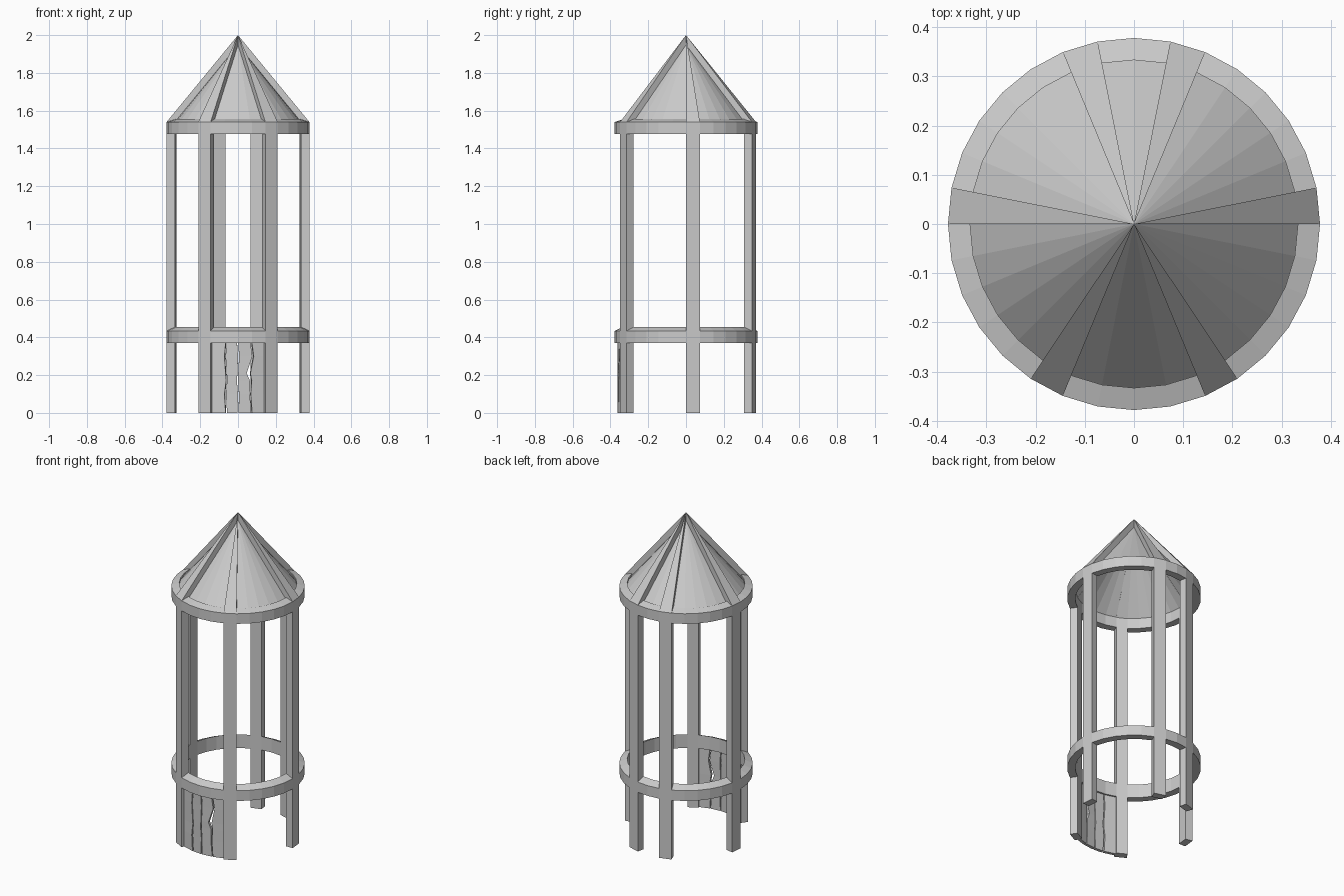
import bpy, bmesh
from math import sin, cos, pi

if "Cube" in bpy.data.objects:
    bpy.data.objects.remove(bpy.data.objects["Cube"])

N = 32                       # sides of the round plan
STEP = 2 * pi / N
R_OUT, R_IN = 0.378, 0.333
POSTS = [0, 6, 9, 15, 21, 26]  # plan segments holding a post


def polar(r, a, z):
    return (r * cos(a), r * sin(a), z)


def make(name, verts, faces, closed=True):
    bm = bmesh.new()
    vs = [bm.verts.new(v) for v in verts]
    for f in faces:
        bm.faces.new([vs[i] for i in f])
    if closed:
        bmesh.ops.recalc_face_normals(bm, faces=bm.faces[:])
    me = bpy.data.meshes.new(name)
    bm.to_mesh(me)
    bm.free()
    ob = bpy.data.objects.new(name, me)
    bpy.context.collection.objects.link(ob)
    return ob


def ring(name, z0, z1, z_in):
    profile = [(R_OUT, z0), (R_OUT, z1), (R_IN, z_in), (R_IN, z0)]
    verts = [polar(r, i * STEP, z) for i in range(N) for r, z in profile]
    faces = [(4 * i + k, 4 * ((i + 1) % N) + k,
              4 * ((i + 1) % N) + (k + 1) % 4, 4 * i + (k + 1) % 4)
             for i in range(N) for k in range(4)]
    return make(name, verts, faces)


def column(name, sections):
    """Stack of four-cornered sections, capped at both ends."""
    n = len(sections)
    verts = [v for s in sections for v in s]
    faces = [(4 * i + k, 4 * i + (k + 1) % 4, 4 * i + 4 + (k + 1) % 4, 4 * i + 4 + k)
             for i in range(n - 1) for k in range(4)]
    faces += [(3, 2, 1, 0), tuple(4 * (n - 1) + k for k in range(4))]
    return make(name, verts, faces)


def wedge(a0, a1, r0, r1, z):
    return [polar(r0, a0, z), polar(r1, a0, z), polar(r1, a1, z), polar(r0, a1, z)]


# Hoops with tops sloping up to the inside
ring("lower_ring", 0.37, 0.434, 0.455)
ring("upper_ring", 1.477, 1.54, 1.555)

# Posts and the roof ribs that continue them to the peak
for n, s in enumerate(POSTS):
    a0, a1 = s * STEP, (s + 1) * STEP
    column(f"lower_post_{n}", [wedge(a0, a1, R_IN, R_OUT, z) for z in (0, 0.37)])
    column(f"upper_post_{n}", [wedge(a0, a1, R_IN, R_OUT, z) for z in (0.434, 1.477)])
    make(f"roof_rib_{n}",
         wedge(a0, a1, R_IN, R_OUT, 1.54) + [(0, 0, 1.948), (0, 0, 2.0)],
         [(0, 1, 2, 3), (0, 4, 5, 1), (1, 5, 2), (2, 5, 4, 3), (3, 4, 0)])

# Thin roof cone
make("roof_cone", [polar(R_IN, i * STEP, 1.542) for i in range(N)] + [(0, 0, 1.948)],
     [(i, (i + 1) % N, N) for i in range(N)], closed=False)

# Broken planks between the front posts, with jagged gaps (left x, right x)
HEIGHTS = [0, 0.1, 0.17, 0.21, 0.3, 0.37]
SIDE = 0.36 * sin(2 * STEP)
EDGES = [
    [(-SIDE, -SIDE)] * 6,
    [(-.066, -.058), (-.072, -.064), (-.063, -.058), (-.066, -.060), (-.072, -.066), (-.066, -.060)],
    [(-.003, .003), (.000, .005), (-.006, .000), (-.003, .001), (.000, .006), (-.005, .001)],
    [(.070, .075), (.062, .068), (.063, .073), (.046, .066), (.076, .084), (.066, .074)],
    [(SIDE, SIDE)] * 6,
]
for n in range(4):
    rows = []
    for k, z in enumerate(HEIGHTS):
        a0 = -pi / 2 + EDGES[n][k][1] / 0.36
        a1 = -pi / 2 + EDGES[n + 1][k][0] / 0.36
        if n == 0:
            a0 = -pi / 2 - 2 * STEP
        if n == 3:
            a1 = -pi / 2 + 2 * STEP
        rows.append(wedge(a0, a1, 0.343, 0.362, z))
    column(f"front_plank_{n}", rows)
